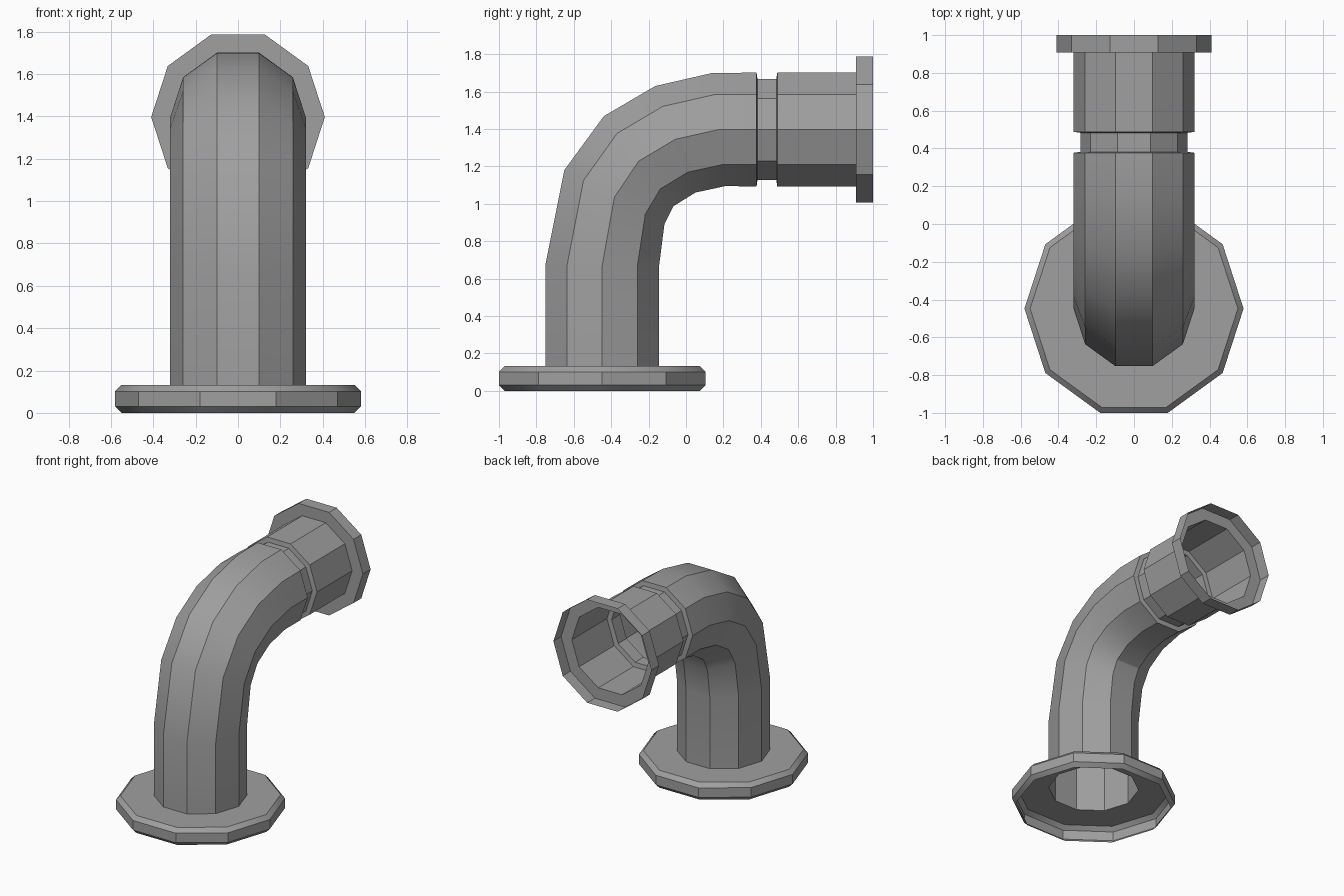
import bpy, bmesh
from math import sin, cos, pi, radians
from mathutils import Vector

if "Cube" in bpy.data.objects:
    bpy.data.objects.remove(bpy.data.objects["Cube"])

SIDES = 10
PIPE_R = 0.32
BASE_Y = -0.448   # axis of the upright pipe
TOP_Z = 1.397     # axis of the level pipe

metal = bpy.data.materials.new("grey metal")
metal.use_nodes = True
grey = (0.35, 0.35, 0.35, 1)
metal.diffuse_color = grey
metal.node_tree.nodes["Principled BSDF"].inputs["Base Color"].default_value = grey


def loft(name, rings):
    """Open shell through rings of (y, z, tilt from upright, radius)."""
    bm = bmesh.new()
    loops = []
    for y, z, tilt, r in rings:
        t = radians(tilt)
        side = Vector((0, cos(t), -sin(t)))
        loops.append([bm.verts.new(Vector((r * cos(a), y, z)) + side * r * sin(a))
                      for a in (2 * pi * k / SIDES for k in range(SIDES))])
    for low, high in zip(loops, loops[1:]):
        for k in range(SIDES):
            n = (k + 1) % SIDES
            bm.faces.new((low[k], low[n], high[n], high[k]))
    mesh = bpy.data.meshes.new(name)
    bm.to_mesh(mesh)
    bm.free()
    mesh.materials.append(metal)
    obj = bpy.data.objects.new(name, mesh)
    bpy.context.collection.objects.link(obj)
    bpy.ops.object.select_all(action='DESELECT')
    obj.select_set(True)
    bpy.context.view_layer.objects.active = obj
    bpy.ops.object.shade_smooth_by_angle(angle=radians(30))
    return obj


def upright(profile):
    return [(BASE_Y, z, 0, r) for z, r in profile]


def level(profile):
    return [(y, TOP_Z, 90, r) for y, r in profile]


# Hollow base flange with bevelled rims
loft("base_flange", upright([(0, 0.55), (0.03, 0.58), (0.102, 0.58),
                             (0.132, 0.55), (0.132, PIPE_R)]))

# Upright pipe and bend
bend = [(-0.383, 1.035, 28.5), (-0.253, 1.228, 52.3),
        (-0.057, 1.345, 69.3), (0.175, 1.397, 83.4)]
loft("elbow_pipe", upright([(0.132, PIPE_R), (0.67, PIPE_R)])
     + [(y, z, tilt, PIPE_R) for y, z, tilt in bend]
     + level([(0.377, PIPE_R)]))

# Recessed joint between the two pipe lengths
loft("joint_groove", level([(0.377, PIPE_R), (0.382, 0.284),
                            (0.483, 0.284), (0.488, PIPE_R)]))

# Outlet pipe and its open collar
loft("outlet_pipe", level([(0.488, PIPE_R), (0.908, PIPE_R)]))
loft("outlet_collar", level([(0.908, PIPE_R), (0.908, 0.41), (1.0, 0.41)]))
